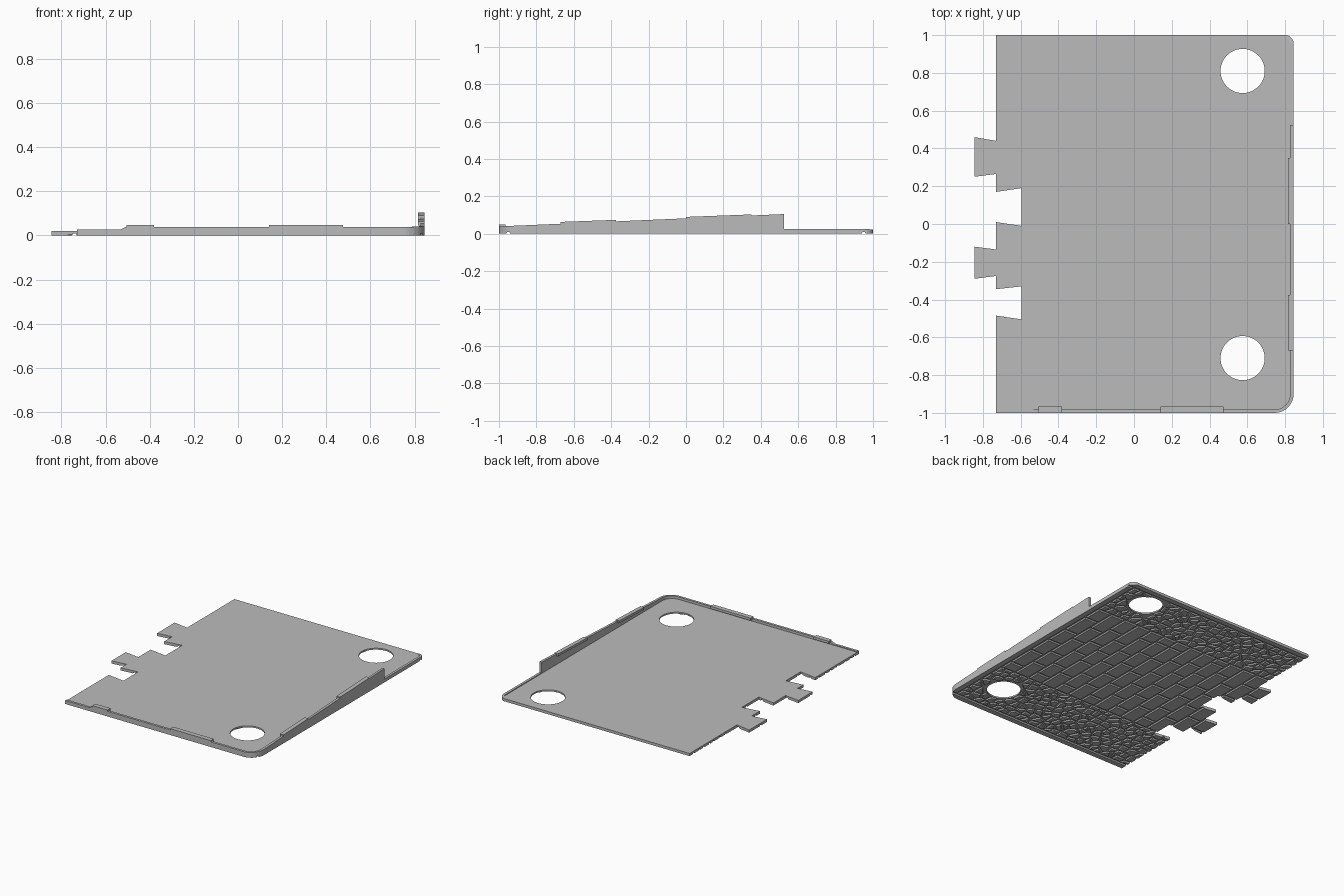
import bpy, bmesh, math, random
from mathutils import Vector

random.seed(4)
cube = bpy.data.objects.get("Cube")
if cube:
    bpy.data.objects.remove(cube, do_unlink=True)

stone_grey = bpy.data.materials.new("stone grey")
stone_grey.use_nodes = True
stone_grey.diffuse_color = (0.5, 0.5, 0.5, 1)
stone_grey.node_tree.nodes["Principled BSDF"].inputs["Base Color"].default_value = (0.5, 0.5, 0.5, 1)

RIGHT, LEFT, TOP = 0.845, -0.73, 0.02
HOLES = [Vector((0.575, 0.81)), Vector((0.575, -0.71))]
HOLE_R = 0.117


def finish(bm, name):
    bmesh.ops.recalc_face_normals(bm, faces=bm.faces)
    mesh = bpy.data.meshes.new(name)
    bm.to_mesh(mesh)
    bm.free()
    mesh.materials.append(stone_grey)
    obj = bpy.data.objects.new(name, mesh)
    bpy.context.collection.objects.link(obj)
    return obj


def prism(name, points, z0, z1):
    bm = bmesh.new()
    face = bm.faces.new([bm.verts.new((x, y, z0)) for x, y in points])
    new = bmesh.ops.extrude_face_region(bm, geom=[face])["geom"]
    bmesh.ops.translate(bm, vec=(0, 0, z1 - z0), verts=[v for v in new if isinstance(v, bmesh.types.BMVert)])
    return finish(bm, name)


def boolean(obj, cutter, operation):
    mod = obj.modifiers.new("cut", 'BOOLEAN')
    mod.object, mod.operation, mod.solver = cutter, operation, 'EXACT'
    bpy.context.view_layer.objects.active = obj
    bpy.ops.object.modifier_apply(modifier=mod.name)
    bpy.data.objects.remove(cutter, do_unlink=True)


def arc(cx, cy, r, start, end, steps=10):
    angles = [math.radians(start + (end - start) * i / steps) for i in range(steps + 1)]
    return [(cx + r * math.cos(a), cy + r * math.sin(a)) for a in angles]


# Plate outline with rounded right corners, dovetail tabs and slots
joints = [(LEFT, 0.44), (-0.845, 0.46), (-0.845, 0.25), (LEFT, 0.265),
          (LEFT, 0.17), (-0.595, 0.19), (-0.595, -0.01), (LEFT, 0.01),
          (LEFT, -0.135), (-0.845, -0.12), (-0.845, -0.29), (LEFT, -0.275),
          (LEFT, -0.345), (-0.595, -0.33), (-0.595, -0.505), (LEFT, -0.485)]
outline = ([(LEFT, -1)] + arc(0.745, -0.9, 0.1, -90, 0)
           + arc(0.8, 0.955, 0.045, 0, 90) + [(LEFT, 1)] + joints)
plate = prism("base_plate", outline, 0.009, TOP)
for c in HOLES:
    boolean(plate, prism("hole_cutter", arc(c.x, c.y, HOLE_R, 0, 360, 48)[:-1], -0.1, 0.1), 'DIFFERENCE')


# Low wall that follows the front and right edges, rising towards the back
def wall_height(y):
    return 0.044 + 0.04 * (y + 1)


W = 0.018
LOW = 0.026
outer = [(LEFT, -1), (-0.535, -1), (-0.51, -1)] + arc(0.745, -0.9, 0.1, -90, 0)
inner = [(LEFT, W - 1), (-0.535, W - 1), (-0.51, W - 1)] + arc(0.745, -0.9, 0.1 - W, -90, 0)
heights = [LOW, LOW] + [0.038 + 0.006 * max(0, i - 2) / 10 for i in range(len(outer) - 2)]
for y, h in ((0.524, wall_height(0.524)), (0.525, LOW)):
    outer.append((RIGHT, y))
    inner.append((RIGHT - W, y))
    heights.append(h)
outer += arc(0.8, 0.955, 0.045, 0, 90)
inner += arc(0.8, 0.955, 0.045 - W, 0, 90)
heights += [LOW - 0.005 * i / 10 for i in range(11)]
bm = bmesh.new()
rings = []
for (ox, oy), (ix, iy), h in zip(outer, inner, heights):
    corners = ((ox, oy, 0.012), (ox, oy, h), (ix, iy, h), (ix, iy, 0.012))
    rings.append([bm.verts.new(c) for c in corners])
for a, b in zip(rings, rings[1:]):
    for i in range(4):
        j = (i + 1) % 4
        bm.faces.new((a[i], a[j], b[j], b[i]))
bm.faces.new(rings[0])
bm.faces.new(rings[-1])
finish(bm, "edge_wall")


# Capstones that overhang the wall
def capstone(name, x0, x1, y0, y1, top0, top1, thick=0.018):
    bm = bmesh.new()
    for x in (x0, x1):
        for y, top in ((y0, top0), (y1, top1)):
            bm.verts.new((x, y, top))
            bm.verts.new((x, y, top - thick))
    bmesh.ops.convex_hull(bm, input=bm.verts)
    finish(bm, name)


for x0, x1 in ((-0.505, -0.38), (0.14, 0.475)):
    capstone("front_capstone", x0, x1, -1, -0.965, 0.048, 0.048)
for y0, y1 in ((-0.67, -0.375), (0.0, 0.35)):
    capstone("right_capstone", 0.815, RIGHT, y0, y1, wall_height(y0) + 0.006, wall_height(y1) + 0.005)


# Convex polygon helpers for the paving
def clip(poly, point, normal):
    out = []
    for a, b in zip(poly, poly[1:] + poly[:1]):
        da, db = (a - point).dot(normal), (b - point).dot(normal)
        if da >= 0:
            out.append(a)
        if da * db < 0:
            out.append(a.lerp(b, da / (da - db)))
    return out


def inset(poly, d):
    out = poly
    for a, b in zip(poly, poly[1:] + poly[:1]):
        if (b - a).length > 1e-5:
            n = Vector((a.y - b.y, b.x - a.x)).normalized()
            out = clip(out, a + n * d, n)
    return out


def rect(x0, x1, y0, y1):
    return [Vector(p) for p in ((x0, y0), (x1, y0), (x1, y1), (x0, y1))]


def cobbles(x0, x1, y0, y1, size):
    nx, ny = round((x1 - x0) / size), round((y1 - y0) / size)
    seeds = [Vector((x0 + (i + random.uniform(0.1, 0.9)) * (x1 - x0) / nx,
                     y0 + (j + random.uniform(0.1, 0.9)) * (y1 - y0) / ny))
             for i in range(nx) for j in range(ny)]
    for s in seeds:
        if any((s - c).length < HOLE_R + 0.01 for c in HOLES):
            continue
        poly = rect(x0, x1, y0, y1)
        for t in seeds:
            if t != s and (t - s).length < size * 4:
                poly = clip(poly, (s + t) / 2, (s - t).normalized())
        for c in HOLES:
            n = (s - c).normalized()
            poly = clip(poly, c + n * HOLE_R, n)
        yield poly


# Underside paving: curbs, cobbled verges and a bonded brick road
CURB, ROAD0, ROAD1 = 0.05, -0.47, 0.57
edge = RIGHT - CURB
stones = [rect(-0.9, 0.9, -1.05, CURB - 1), rect(-0.9, 0.9, 1 - CURB, 1.05),
          rect(edge, 0.9, CURB - 1, 1 - CURB)]
stones += cobbles(LEFT - 0.01, edge, CURB - 1, ROAD0, 0.064)
stones += cobbles(LEFT - 0.01, edge, ROAD1, 1 - CURB, 0.064)
rows, length = 14, 0.2
depth = (edge + 0.86) / rows
for r in range(rows):
    x = -0.86 + r * depth
    y = ROAD0
    step = length * (0.5 if r % 2 else 1)
    while y < ROAD1 - 0.01:
        end = min(y + step, ROAD1)
        if ROAD1 - end < 0.06:
            end = ROAD1
        stones.append(rect(x, x + depth, y, end))
        y = end
        step = length * random.uniform(0.85, 1.15)

bm = bmesh.new()
for poly in stones:
    low, high = inset(poly, 0.011), inset(poly, 0.004)
    if len(low) > 2 and len(high) > 2:
        verts = [bm.verts.new((p.x, p.y, 0)) for p in low]
        verts += [bm.verts.new((p.x, p.y, 0.013)) for p in high]
        bmesh.ops.convex_hull(bm, input=verts)
bmesh.ops.delete(bm, geom=[v for v in bm.verts if not v.link_faces], context='VERTS')
bmesh.ops.dissolve_limit(bm, angle_limit=0.01, verts=bm.verts, edges=bm.edges)
paving = finish(bm, "underside_paving")
boolean(paving, prism("outline_cutter", outline, -0.05, 0.05), 'INTERSECT')
